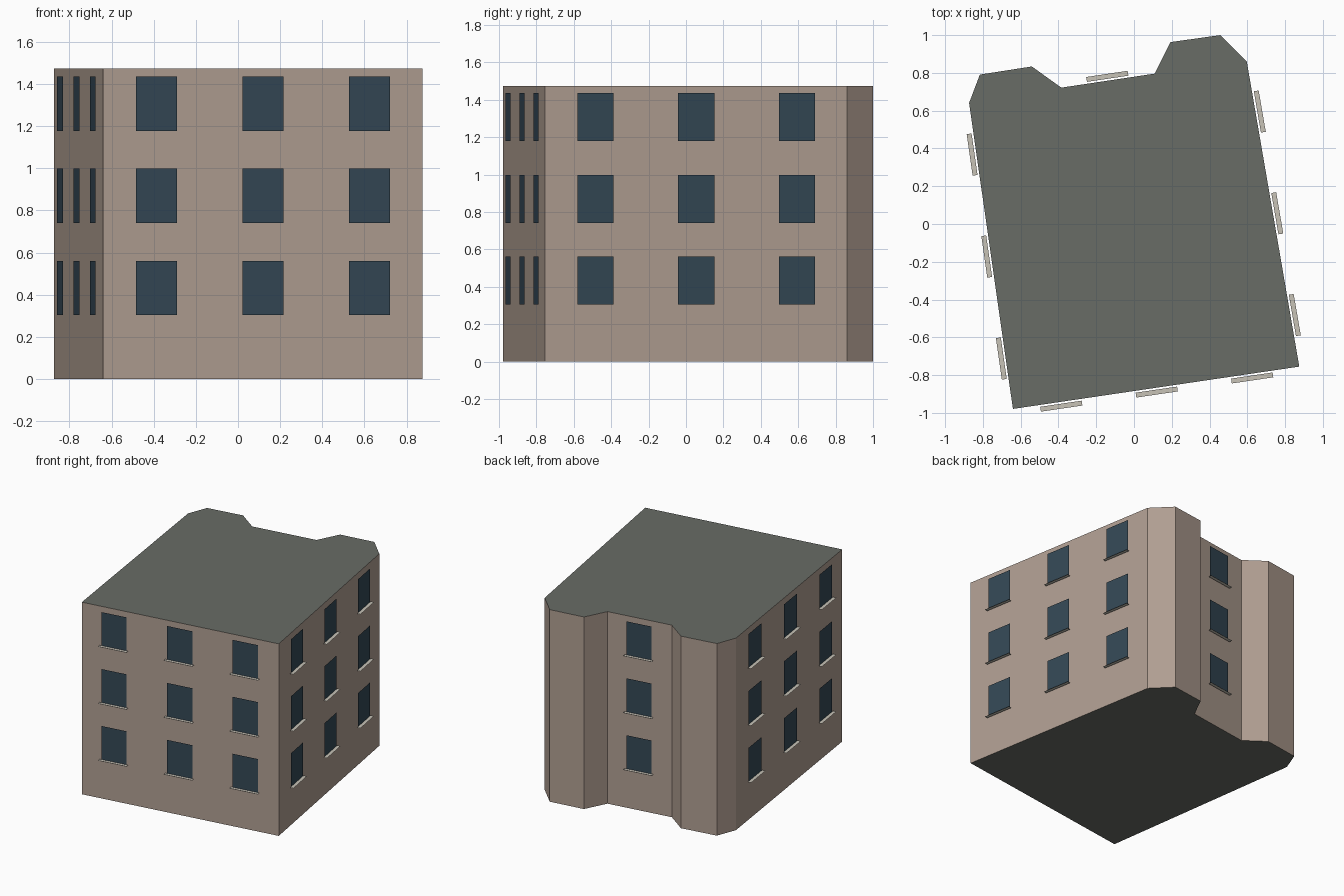
import bpy, bmesh
from mathutils import Vector

if "Cube" in bpy.data.objects:
    bpy.data.objects.remove(bpy.data.objects["Cube"])

HEIGHT = 1.474
# Footprint, counter-clockwise from the front left corner
PLAN = [(-0.641, -0.979), (0.875, -0.755), (0.597, 0.861), (0.457, 1.0),
        (0.193, 0.963), (0.109, 0.796), (-0.385, 0.722), (-0.541, 0.834),
        (-0.816, 0.791), (-0.873, 0.641)]
WIN_W, WIN_H = 0.197, 0.257
SILL_W, SILL_D = 0.222, 0.026
GAP = 0.01                              # window plane stands just off the wall
FLOORS = [0.304 + 0.437 * i for i in range(3)]


def material(name, rgb):
    m = bpy.data.materials.new(name)
    m.diffuse_color = (*rgb, 1)
    m.use_nodes = True
    m.node_tree.nodes["Principled BSDF"].inputs["Base Color"].default_value = m.diffuse_color
    return m


def make_object(name, bm, mats):
    me = bpy.data.meshes.new(name)
    bm.to_mesh(me)
    bm.free()
    for m in mats:
        me.materials.append(m)
    ob = bpy.data.objects.new(name, me)
    bpy.context.collection.objects.link(ob)
    return ob


def quad(bm, origin, a, b):
    """Rectangle with its bottom edge centred on origin, a across and b up."""
    pts = (origin - a / 2, origin + a / 2, origin + a / 2 + b, origin - a / 2 + b)
    bm.faces.new([bm.verts.new(p) for p in pts])


wall_mat = material("wall", (0.434, 0.342, 0.285))
roof_mat = material("roof", (0.14, 0.15, 0.133))
glass_mat = material("glass", (0.034, 0.064, 0.09))
sill_mat = material("sill", (0.57, 0.54, 0.47))

# Building body: extruded footprint, roof colour on the horizontal faces
bm = bmesh.new()
base = bm.faces.new([bm.verts.new((x, y, 0)) for x, y in PLAN])
ext = bmesh.ops.extrude_face_region(bm, geom=[base], use_keep_orig=True)
top = [g for g in ext["geom"] if isinstance(g, bmesh.types.BMVert)]
bmesh.ops.translate(bm, verts=top, vec=(0, 0, HEIGHT))
bmesh.ops.recalc_face_normals(bm, faces=bm.faces[:])
for f in bm.faces:
    f.material_index = 1 if abs(f.normal.z) > 0.5 else 0
make_object("building_body", bm, [wall_mat, roof_mat])


# Windows and thin sills spaced evenly along each facade
def facade(name, edge, columns):
    p = Vector((*PLAN[edge], 0))
    q = Vector((*PLAN[(edge + 1) % len(PLAN)], 0))
    along = (q - p).normalized()
    out = Vector((along.y, -along.x, 0))
    panes, sills = bmesh.new(), bmesh.new()
    for z in FLOORS:
        for c in range(columns):
            o = p.lerp(q, (c + 0.5) / columns) + out * GAP + Vector((0, 0, z))
            quad(panes, o, along * WIN_W, Vector((0, 0, WIN_H)))
            quad(sills, o, -along * SILL_W, out * SILL_D)
    make_object(name + "_windows", panes, [glass_mat])
    make_object(name + "_sills", sills, [sill_mat])


facade("front", 0, 3)
facade("right", 1, 3)
facade("back", 5, 1)
facade("left", 9, 3)
